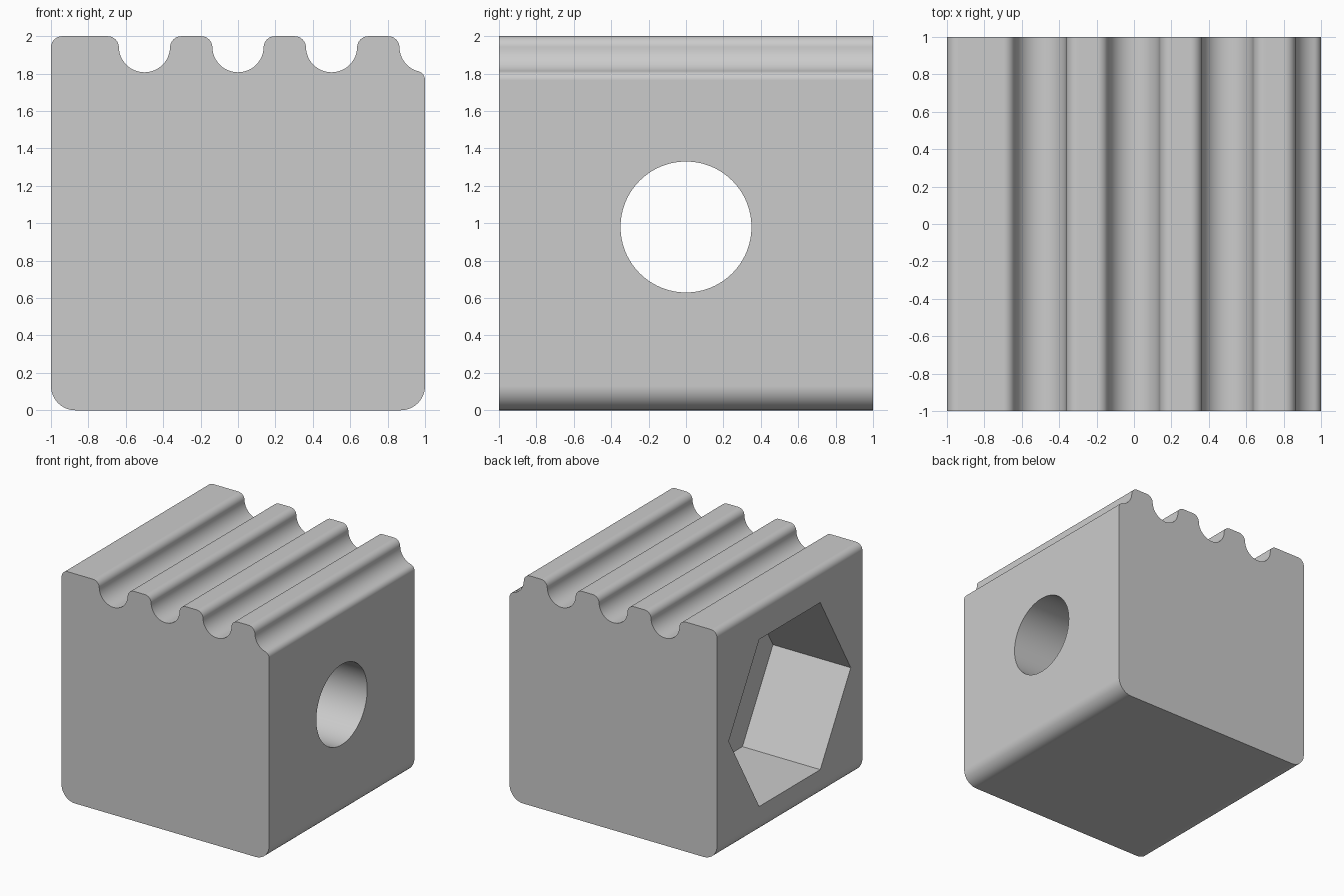
import bpy, bmesh
from math import sin, cos, radians, pi

cube = bpy.data.objects.get("Cube")
if cube:
    bpy.data.objects.remove(cube, do_unlink=True)

grey = bpy.data.materials.new("plain grey")
grey.use_nodes = True
colour = (0.6, 0.6, 0.6, 1)
grey.diffuse_color = colour
grey.node_tree.nodes["Principled BSDF"].inputs["Base Color"].default_value = colour


def arc(cx, cz, r, start, end, steps=10):
    """Points on an arc in the x-z plane, angles in degrees."""
    angles = [radians(start + (end - start) * i / steps) for i in range(steps + 1)]
    return [(cx + r * cos(a), cz + r * sin(a)) for a in angles]


# Block outline: rounded corners and scalloped grooves, left to right over the top
GROOVE, GROOVE_Z, RIM, FOOT, LIP = 0.137, 1.944, 0.06, 0.13, 0.05
rim_z = 2 - RIM
rim_x = GROOVE + RIM
outline = arc(FOOT - 1, FOOT, FOOT, 270, 180) + arc(RIM - 1, rim_z, RIM, 180, 90)
for x in (-0.5, 0, 0.5):
    outline += arc(x - rim_x, rim_z, RIM, 90, 0)
    outline += arc(x, GROOVE_Z, GROOVE, 180, 360, 24)
    outline += arc(x + rim_x, rim_z, RIM, 180, 90)
outline += arc(1 - rim_x, rim_z, RIM, 90, 0)
outline += arc(1, GROOVE_Z, GROOVE, 180, 254.5, 12)
outline += arc(1 - LIP, 1.765, LIP, 74.5, 0)
outline += arc(1 - FOOT, FOOT, FOOT, 0, -90)

bm = bmesh.new()
face = bm.faces.new([bm.verts.new((x, -1, z)) for x, z in outline])
ext = bmesh.ops.extrude_face_region(bm, geom=[face])
bmesh.ops.translate(bm, vec=(0, 2, 0),
                    verts=[v for v in ext["geom"] if isinstance(v, bmesh.types.BMVert)])
bmesh.ops.remove_doubles(bm, verts=bm.verts, dist=0.0005)
bmesh.ops.recalc_face_normals(bm, faces=bm.faces)
mesh = bpy.data.meshes.new("grooved_block")
bm.to_mesh(mesh)
bm.free()
mesh.materials.append(grey)
block = bpy.data.objects.new("grooved_block", mesh)
bpy.context.collection.objects.link(block)


def cut(name, sides, radius, x0, x1, turn):
    """Cut a prism along x out of the block."""
    bpy.ops.mesh.primitive_cylinder_add(
        vertices=sides, radius=radius, depth=x1 - x0,
        location=((x0 + x1) / 2, 0, 0.98), rotation=(turn, pi / 2, 0))
    cutter = bpy.context.object
    cutter.name = name
    cutter.hide_render = True
    cutter.data.materials.append(grey)
    mod = block.modifiers.new(name, "BOOLEAN")
    mod.object, mod.operation, mod.solver = cutter, "DIFFERENCE", "EXACT"
    bpy.ops.object.select_all(action="DESELECT")
    block.select_set(True)
    bpy.context.view_layer.objects.active = block
    bpy.ops.object.modifier_apply(modifier=name)
    bpy.data.objects.remove(cutter, do_unlink=True)


# Hexagonal pocket in one side, round bore through to the other
cut("hex_pocket", 6, 0.84, -1.5, -0.25, 0)
cut("round_bore", 96, 0.35, -0.6, 1.5, 0)

bpy.ops.object.shade_smooth_by_angle(angle=radians(30))
weighted = block.modifiers.new("even_shading", "WEIGHTED_NORMAL")
weighted.keep_sharp = True
